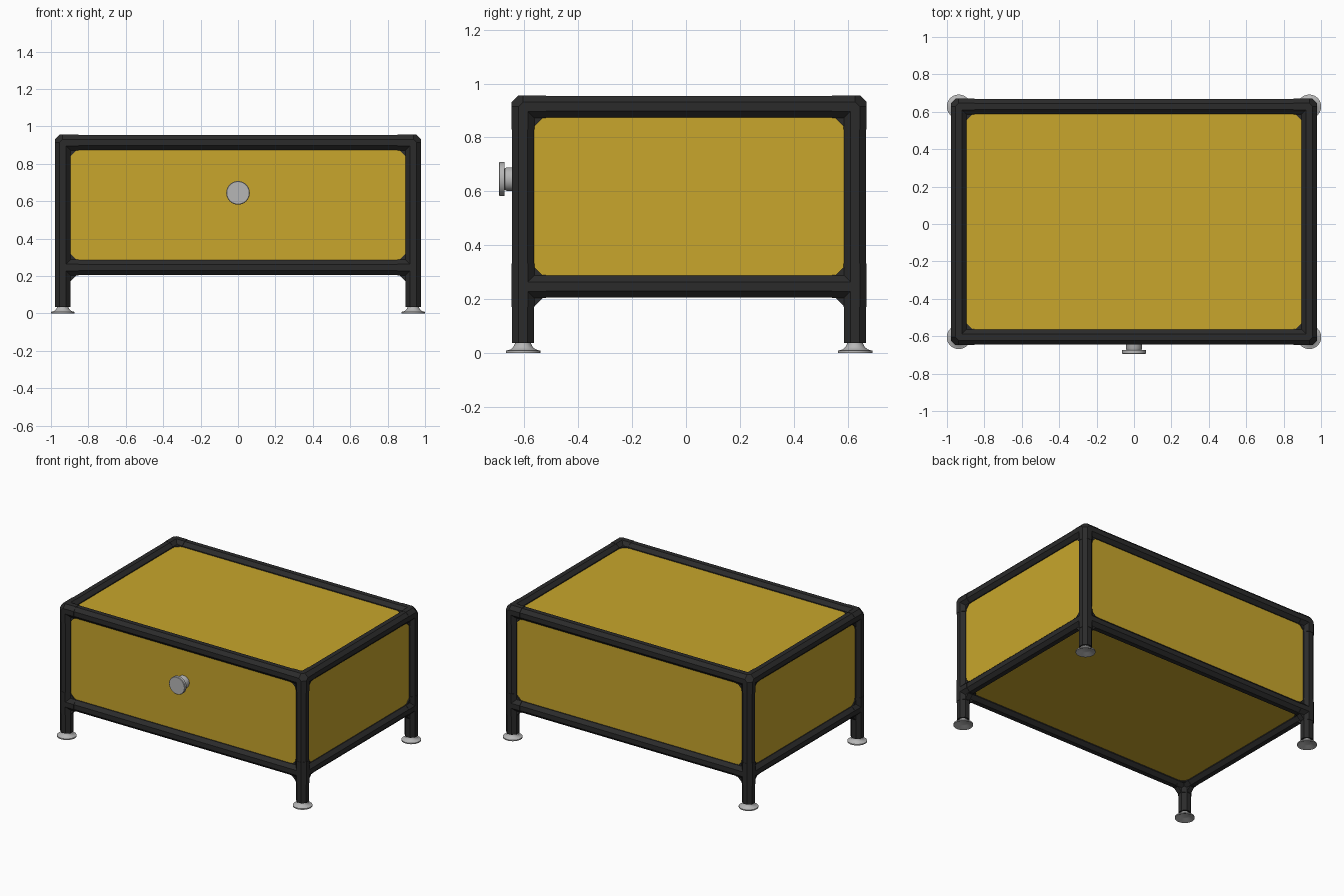
import bpy, bmesh, math
from mathutils import Vector, Matrix

if "Cube" in bpy.data.objects:
    bpy.data.objects.remove(bpy.data.objects["Cube"], do_unlink=True)


def material(name, rgb):
    m = bpy.data.materials.new(name)
    m.use_nodes = True
    m.diffuse_color = (*rgb, 1)
    m.node_tree.nodes["Principled BSDF"].inputs["Base Color"].default_value = (*rgb, 1)
    return m


BLACK = material("black_tube", (0.024, 0.024, 0.024))
YELLOW = material("yellow_panel", (0.58, 0.38, 0.025))
METAL = material("grey_metal", (0.47, 0.47, 0.47))

# Frame centre lines
X, Y0, Y1, Z0, Z1 = 0.937, -0.605, 0.628, 0.246, 0.914
YC = (Y0 + Y1) / 2
TUBE, SLEEVE, REACH = 0.0405, 0.0425, 0.085
AXES = [Vector((1, 0, 0)), Vector((0, 1, 0)), Vector((0, 0, 1))]


def finish(bm, name, mat, smooth=None):
    bmesh.ops.recalc_face_normals(bm, faces=bm.faces)
    mesh = bpy.data.meshes.new(name)
    bm.to_mesh(mesh)
    bm.free()
    mesh.materials.append(mat)
    ob = bpy.data.objects.new(name, mesh)
    bpy.context.collection.objects.link(ob)
    if smooth:
        bpy.ops.object.select_all(action='DESELECT')
        ob.select_set(True)
        bpy.context.view_layer.objects.active = ob
        bpy.ops.object.shade_smooth_by_angle(angle=math.radians(smooth))
    return ob


def octagon(centre, axis, apothem):
    """Eight points around an axis, with flat sides facing the other axes."""
    u, v = AXES[(axis + 1) % 3], AXES[(axis + 2) % 3]
    r = apothem / math.cos(math.pi / 8)
    angles = [math.pi / 8 + i * math.pi / 4 for i in range(8)]
    return [centre + u * r * math.cos(a) + v * r * math.sin(a) for a in angles]


def hull(bm, points):
    verts = [bm.verts.new(p) for p in points]
    bmesh.ops.convex_hull(bm, input=verts)


def add_tube(bm, start, end, axis, apothem):
    hull(bm, octagon(start, axis, apothem) + octagon(end, axis, apothem))


def tube(name, start, end, axis):
    bm = bmesh.new()
    add_tube(bm, Vector(start), Vector(end), axis, TUBE)
    return finish(bm, name, BLACK)


def connector(name, corner, directions, lengths):
    """Corner joint: a faceted core, three or four sleeves and small inner webs."""
    bm = bmesh.new()
    c = Vector(corner)
    hull(bm, [p for axis in range(3) for p in octagon(c, axis, SLEEVE)])
    for d, length in zip(directions, lengths):
        axis = max(range(3), key=lambda i: abs(d[i]))
        add_tube(bm, c, c + d * length, axis, SLEEVE)
    for i, a in enumerate(directions):
        for b in directions[i + 1:]:
            if abs(a.dot(b)) > 0.5:
                continue
            n = a.cross(b) * 0.018
            inner = [c + a * 0.03 + b * 0.03, c + a * REACH + b * 0.03,
                     c + a * 0.056 + b * 0.04, c + a * 0.046 + b * 0.046,
                     c + a * 0.04 + b * 0.056, c + a * 0.03 + b * REACH]
            hull(bm, [p + s * n for p in inner for s in (-1, 1)])
    return finish(bm, name, BLACK)


def panel(name, centre, size, flat_axis):
    bm = bmesh.new()
    bmesh.ops.create_cube(bm, size=1)
    dims = list(size)
    dims.insert(flat_axis, 0.02)
    bmesh.ops.scale(bm, vec=dims, verts=bm.verts)
    bmesh.ops.translate(bm, vec=centre, verts=bm.verts)
    return finish(bm, name, YELLOW)


def lathe(name, profile, steps, matrix, smooth):
    bm = bmesh.new()
    verts = [bm.verts.new((r, 0, z)) for r, z in profile]
    edges = [bm.edges.new(pair) for pair in zip(verts, verts[1:])]
    bmesh.ops.spin(bm, geom=verts + edges, cent=(0, 0, 0), axis=(0, 0, 1),
                   angle=math.tau, steps=steps)
    bmesh.ops.remove_doubles(bm, verts=bm.verts, dist=0.0001)
    bmesh.ops.transform(bm, matrix=matrix, verts=bm.verts)
    return finish(bm, name, METAL, smooth)


# Horizontal rails
for level, z in (("bottom", Z0), ("top", Z1)):
    for side, y in (("front", Y0), ("back", Y1)):
        tube(f"{level}_{side}_rail", (-X, y, z), (X, y, z), 0)
    for side, x in (("right", -X), ("left", X)):
        tube(f"{level}_{side}_rail", (x, Y0, z), (x, Y1, z), 1)

# Posts, corner joints and feet
FOOT = [(0.0, 0.05), (0.03, 0.05), (0.03, 0.034), (0.036, 0.022), (0.046, 0.013),
        (0.064, 0.008), (0.064, 0.0), (0.056, 0.0), (0.03, 0.014), (0.0, 0.014)]
for side, sx in (("right", -1), ("left", 1)):
    for end, y, sy in (("front", Y0, -1), ("back", Y1, 1)):
        place = f"{end}_{side}"
        tube(f"{place}_post", (sx * X, y, 0.036), (sx * X, y, Z1), 2)
        inward = [Vector((-sx, 0, 0)), Vector((0, -sy, 0))]
        up = Vector((0, 0, 1))
        connector(f"{place}_top_joint", (sx * X, y, Z1), inward + [-up], [REACH] * 3)
        connector(f"{place}_bottom_joint", (sx * X, y, Z0), inward + [up, -up],
                  [REACH] * 3 + [0.076])
        lathe(f"{place}_foot", FOOT, 32, Matrix.Translation((sx * X, y, 0)), 35)

# Panels
WIDTH, DEPTH, HEIGHT = 2 * X, Y1 - Y0, Z1 - Z0
ZC = (Z0 + Z1) / 2
panel("front_panel", (0, Y0, ZC), (WIDTH, HEIGHT), 1)
panel("back_panel", (0, Y1, ZC), (WIDTH, HEIGHT), 1)
panel("right_panel", (-X, YC, ZC), (DEPTH, HEIGHT), 0)
panel("left_panel", (X, YC, ZC), (DEPTH, HEIGHT), 0)
panel("top_panel", (0, YC, Z1), (WIDTH, DEPTH), 2)
panel("bottom_panel", (0, YC, Z0), (WIDTH, DEPTH), 2)

# Round pull knob on the front
KNOB = [(0.0, 0.0), (0.044, 0.0), (0.044, 0.06), (0.04, 0.068), (0.063, 0.069),
        (0.063, 0.087), (0.06, 0.09), (0.0, 0.09)]
lathe("drawer_knob", KNOB, 40,
      Matrix.Translation((0, Y0, 0.645)) @ Matrix.Rotation(math.pi / 2, 4, 'X'), 30)
